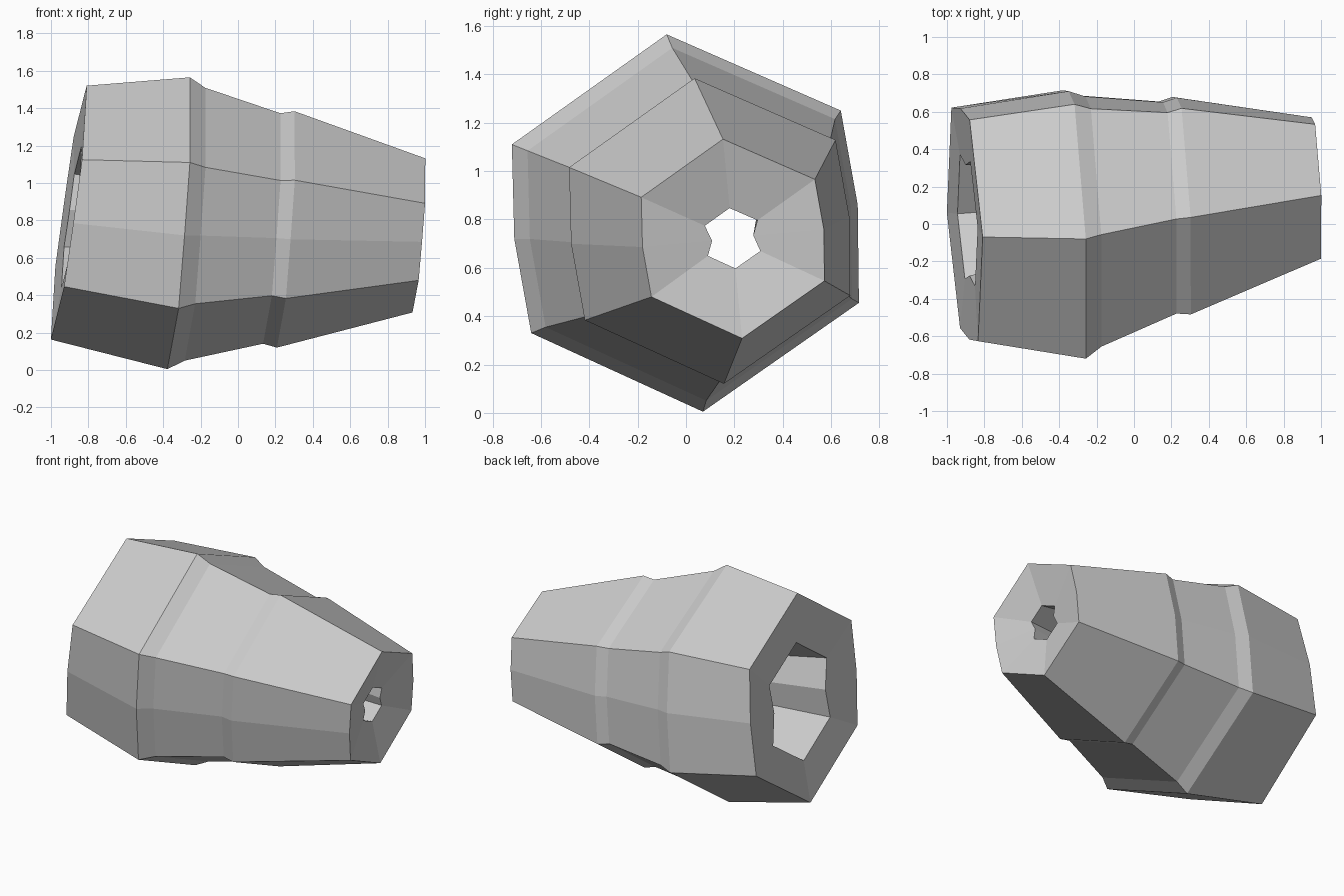
import bpy, bmesh

cube = bpy.data.objects.get("Cube")
if cube:
    bpy.data.objects.remove(cube, do_unlink=True)

# Plain grey material
grey = bpy.data.materials.new("plain_grey")
grey.use_nodes = True
colour = (0.6, 0.6, 0.6, 1)
grey.diffuse_color = colour
grey.node_tree.nodes["Principled BSDF"].inputs["Base Color"].default_value = colour

# Cross-section (y, z): a skewed hexagon whose two upright sides bend at the middle
SECTION = [(-0.08, 0.78), (-0.72, 0.325), (-0.71, -0.065), (-0.64, -0.455),
           (0.07, -0.78), (0.715, -0.33), (0.71, 0.075), (0.64, 0.465)]
SIDE_MIDDLES = (2, 6)

# Rings: centre x, y, z, scale, lean along z, side-middle pinch
RINGS = [
    (-0.905, 0.0, 0.842, 0.87, 0.136, 1),      # back rim
    (-0.318, 0.0, 0.785, 1.0, 0.072, 1),       # widest band
    (-0.23, 0.018, 0.78, 0.935, 0.07, 1),      # step down
    (0.18, 0.09, 0.757, 0.79, 0.07, 1),        # waist
    (0.255, 0.1, 0.752, 0.81, 0.07, 1),        # raised lip
    (0.967, 0.195, 0.72, 0.528, 0.078, 1),     # front rim
    (0.9, 0.193, 0.722, 0.16, 0.075, 0.75),    # small recessed opening
    (-0.89, 0.02, 0.82, 0.49, 0.136, 0.85),    # large back opening
]
LEAN_Y = -0.052


def add_ring(bm, x, y, z, scale, lean, pinch):
    ring = []
    for i, (dy, dz) in enumerate(SECTION):
        dy *= scale * (pinch if i in SIDE_MIDDLES else 1)
        dz *= scale
        ring.append(bm.verts.new((x + lean * dz + LEAN_Y * dy, y + dy, z + dz)))
    return ring


# Skin the rings into a closed shell with a tapering bore through it
bm = bmesh.new()
rings = [add_ring(bm, *r) for r in RINGS]
count = len(SECTION)
for a, b in zip(rings, rings[1:] + rings[:1]):
    for i in range(count):
        j = (i + 1) % count
        bm.faces.new((a[i], a[j], b[j], b[i]))
bmesh.ops.recalc_face_normals(bm, faces=bm.faces)

mesh = bpy.data.meshes.new("tapered_sleeve")
bm.to_mesh(mesh)
bm.free()
mesh.materials.append(grey)
sleeve = bpy.data.objects.new("tapered_sleeve", mesh)
bpy.context.collection.objects.link(sleeve)
